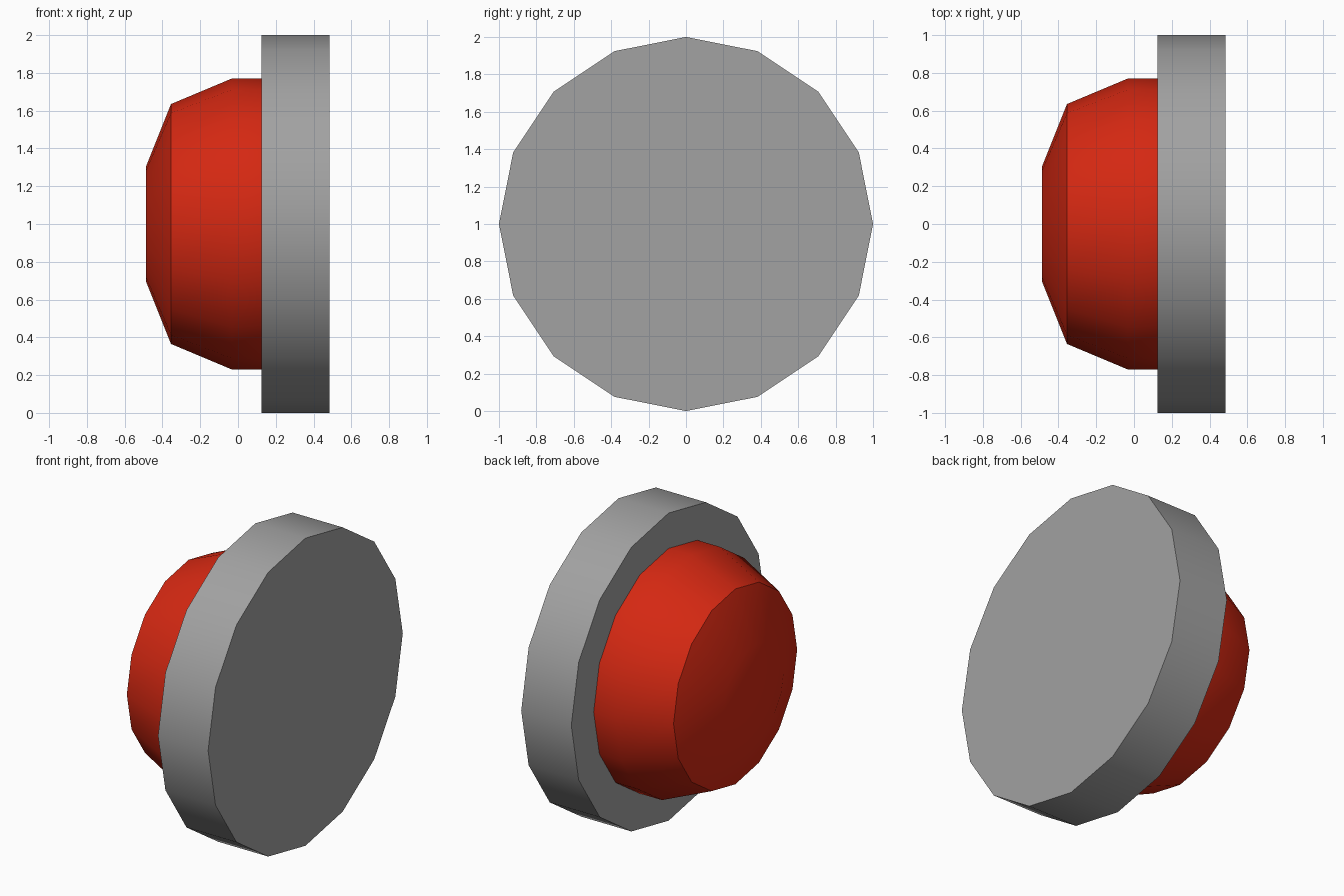
import bpy, bmesh, math

if "Cube" in bpy.data.objects:
    bpy.data.objects.remove(bpy.data.objects["Cube"])


def material(name, rgb):
    m = bpy.data.materials.new(name)
    m.diffuse_color = (*rgb, 1)
    m.use_nodes = True
    m.node_tree.nodes["Principled BSDF"].inputs["Base Color"].default_value = m.diffuse_color
    return m


def lathe(name, profile, mat, sides=16):
    """Closed solid turned about the x axis at z = 1; profile is (x, radius)."""
    bm = bmesh.new()
    rings = []
    for x, r in profile:
        rings.append([bm.verts.new((x, r * math.cos(2 * math.pi * i / sides),
                                    1 + r * math.sin(2 * math.pi * i / sides)))
                      for i in range(sides)])
    for a, b in zip(rings, rings[1:]):
        for i in range(sides):
            j = (i + 1) % sides
            bm.faces.new((a[i], a[j], b[j], b[i]))
    bm.faces.new(rings[0])
    bm.faces.new(rings[-1])
    bmesh.ops.recalc_face_normals(bm, faces=bm.faces)
    me = bpy.data.meshes.new(name)
    bm.to_mesh(me)
    bm.free()
    me.materials.append(mat)
    ob = bpy.data.objects.new(name, me)
    bpy.context.collection.objects.link(ob)
    bpy.ops.object.select_all(action='DESELECT')
    ob.select_set(True)
    bpy.context.view_layer.objects.active = ob
    bpy.ops.object.shade_smooth_by_angle(angle=math.radians(30))
    return ob


grey = material("grey", (0.36, 0.36, 0.36))
red = material("red", (0.66, 0.021, 0.006))

# Backing disc
lathe("base_disc", [(0.125, 1.0), (0.485, 1.0)], grey)

# Domed push button
lathe("button_dome", [(0.125, 0.77), (-0.033, 0.77), (-0.355, 0.635), (-0.487, 0.305)], red)
